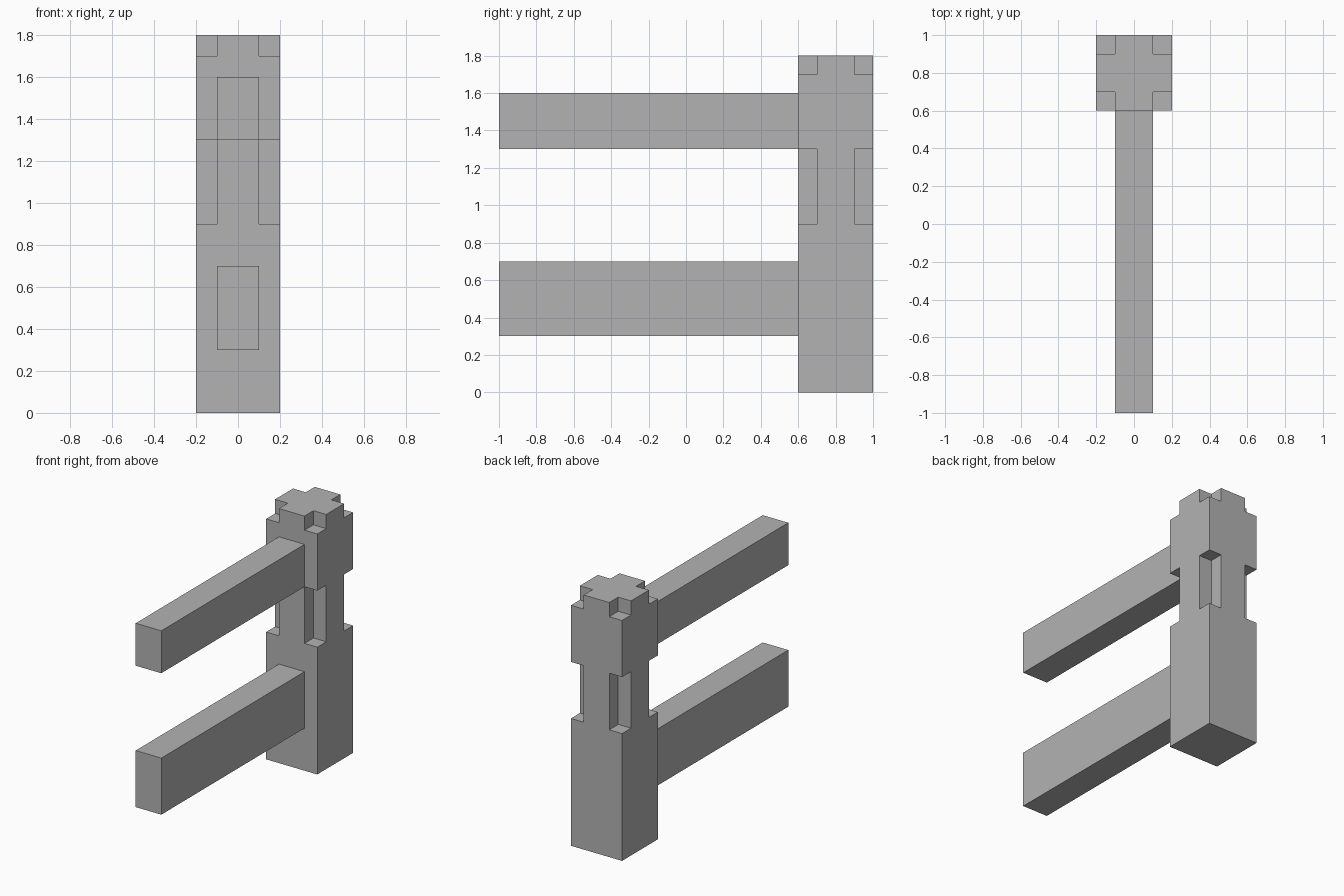
import bpy, bmesh
from mathutils import Vector

default = bpy.data.objects.get("Cube")
if default:
    bpy.data.objects.remove(default, do_unlink=True)

# Single grey material
grey = bpy.data.materials.new("stone_grey")
grey.use_nodes = True
colour = (0.45, 0.45, 0.45, 1)
grey.diffuse_color = colour
grey.node_tree.nodes["Principled BSDF"].inputs["Base Color"].default_value = colour


def make_boxes(name, boxes):
    """One object made of boxes, each given as (low corner, high corner)."""
    bm = bmesh.new()
    for low, high in boxes:
        low, high = Vector(low), Vector(high)
        verts = bmesh.ops.create_cube(bm, size=1)["verts"]
        bmesh.ops.scale(bm, vec=high - low, verts=verts)
        bmesh.ops.translate(bm, vec=(low + high) / 2, verts=verts)
    mesh = bpy.data.meshes.new(name)
    bm.to_mesh(mesh)
    bm.free()
    mesh.materials.append(grey)
    obj = bpy.data.objects.new(name, mesh)
    bpy.context.collection.objects.link(obj)
    return obj


HALF, NOTCH, POST_Y, HEIGHT = 0.2, 0.1, 0.8, 1.8

# Square post
post = make_boxes("post", [((-HALF, POST_Y - HALF, 0), (HALF, POST_Y + HALF, HEIGHT))])

# Corner notches around the waist and the top
notches = []
for bottom, top in ((0.9, 1.3), (1.7, HEIGHT + 0.1)):
    for sx in (-1, 1):
        for sy in (-1, 1):
            xs = sorted((sx * NOTCH, sx * (HALF + 0.1)))
            ys = sorted((POST_Y + sy * NOTCH, POST_Y + sy * (HALF + 0.1)))
            notches.append(((xs[0], ys[0], bottom), (xs[1], ys[1], top)))
cutter = make_boxes("notch_cutter", notches)
cutter.hide_render = True

cut = post.modifiers.new("corner_notches", "BOOLEAN")
cut.operation = "DIFFERENCE"
cut.solver = "EXACT"
cut.object = cutter
bpy.context.view_layer.objects.active = post
bpy.ops.object.modifier_apply(modifier=cut.name)
bpy.data.objects.remove(cutter, do_unlink=True)

# Rails running forward from the post
for name, bottom, top in (("lower_rail", 0.3, 0.7), ("upper_rail", 1.3, 1.6)):
    make_boxes(name, [((-0.1, -1, bottom), (0.1, POST_Y - HALF, top))])
